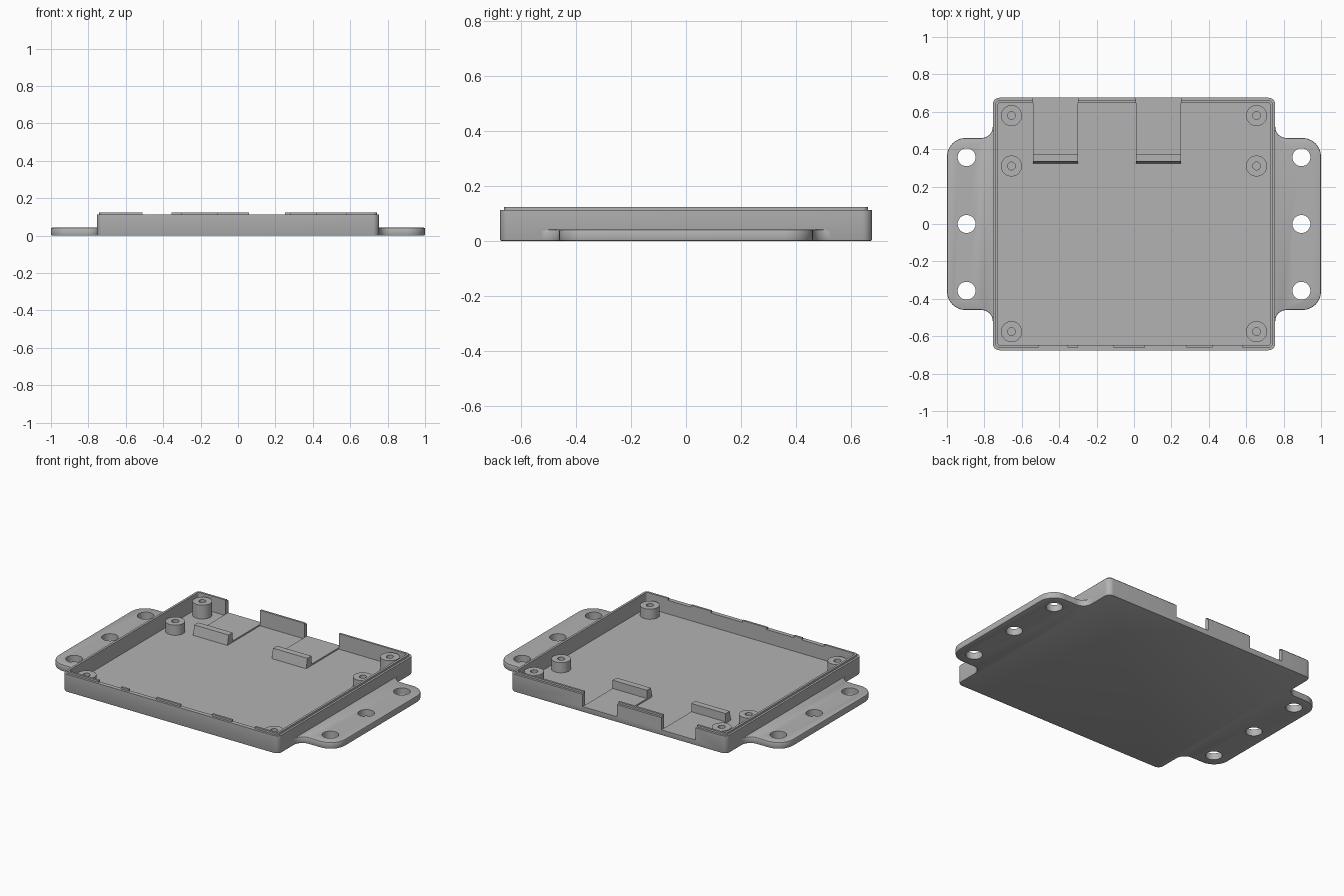
import bpy, bmesh
from math import sin, cos, radians

cube = bpy.data.objects.get("Cube")
if cube:
    bpy.data.objects.remove(cube, do_unlink=True)

grey = bpy.data.materials.new("light grey plastic")
grey.use_nodes = True
COLOUR = (0.45, 0.45, 0.45, 1)
grey.diffuse_color = COLOUR
grey.node_tree.nodes["Principled BSDF"].inputs["Base Color"].default_value = COLOUR


def arc(cx, cy, r, a0, a1, n=8):
    angles = [radians(a0 + (a1 - a0) * i / n) for i in range(n + 1)]
    return [(cx + r * cos(a), cy + r * sin(a)) for a in angles]


def rounded_rect(hx, hy, r):
    x, y = hx - r, hy - r
    return (arc(x, y, r, 0, 90) + arc(-x, y, r, 90, 180)
            + arc(-x, -y, r, 180, 270) + arc(x, -y, r, 270, 360))


def rect(x0, x1, y0, y1):
    return [(x0, y0), (x1, y0), (x1, y1), (x0, y1)]


def circle(cx, cy, r, n=32):
    return arc(cx, cy, r, 0, 360, n)[:-1]


def prism(name, outline, z0, z1, bevel_at=(), width=0.006):
    """Extrude an outline upwards, rounding the rims at the given heights."""
    bm = bmesh.new()
    base = bm.faces.new([bm.verts.new((x, y, z0)) for x, y in outline])
    top = bmesh.ops.extrude_face_region(bm, geom=[base])["geom"]
    for v in top:
        if isinstance(v, bmesh.types.BMVert):
            v.co.z = z1
    bmesh.ops.recalc_face_normals(bm, faces=bm.faces[:])
    rims = [e for e in bm.edges
            if any(all(abs(v.co.z - z) < 1e-5 for v in e.verts) for z in bevel_at)]
    if rims:
        bmesh.ops.bevel(bm, geom=rims, offset=width, segments=2, profile=0.5, affect='EDGES')
    mesh = bpy.data.meshes.new(name)
    bm.to_mesh(mesh)
    bm.free()
    mesh.materials.append(grey)
    ob = bpy.data.objects.new(name, mesh)
    bpy.context.collection.objects.link(ob)
    return ob


def activate(ob):
    bpy.ops.object.select_all(action='DESELECT')
    ob.select_set(True)
    bpy.context.view_layer.objects.active = ob


def cut(ob, cutters):
    """Subtract each (outline, z0, z1) from the object."""
    for outline, z0, z1 in cutters:
        cutter = prism("cutter", outline, z0, z1)
        cutter.hide_render = True
        mod = ob.modifiers.new("cut", 'BOOLEAN')
        mod.operation, mod.solver, mod.object = 'DIFFERENCE', 'EXACT', cutter
        activate(ob)
        bpy.ops.object.modifier_apply(modifier=mod.name)
        bpy.data.objects.remove(cutter, do_unlink=True)


def smooth(ob):
    activate(ob)
    bpy.ops.object.shade_smooth_by_angle(angle=radians(35))


HX, HY = 0.755, 0.675
FLOOR, SHELF, WALL, LIP = 0.026, 0.035, 0.112, 0.124
slots = [(-0.54, -0.30), (0.01, 0.25)]
cavity = rounded_rect(0.728, 0.648, 0.012)
notches = [(rect(a, b, 0.60, 0.80), SHELF, 0.3) for a, b in slots]

# Open tray with two cable notches in the back wall
tray = prism("tray", rounded_rect(HX, HY, 0.035), 0, WALL, bevel_at=(0,))
cut(tray, [(cavity, FLOOR, 0.3)] + notches)
smooth(tray)

# Raised lip around the rim, interrupted along the front
lip = prism("rim_lip", rounded_rect(0.742, 0.661, 0.022), WALL - 0.006, LIP)
gaps = [(-0.51, -0.355), (-0.30, -0.11), (0.06, 0.28), (0.42, 0.58)]
cut(lip, [(cavity, 0, 0.3)] + notches
    + [(rect(a, b, -0.80, -0.60), 0, 0.3) for a, b in gaps])
smooth(lip)

# Mounting flanges with three screw holes each
half = arc(0.815, -0.52, 0.06, 180, 90) + arc(0.90, -0.36, 0.10, 270, 360)
right_half = [(0.74, -0.52)] + half
profile = right_half + [(x, -y) for x, y in reversed(right_half)]
for side, s in (("left", 1), ("right", -1)):
    flange = prism(side + "_flange", [(s * x, y) for x, y in profile], 0, 0.042,
                   bevel_at=(0, 0.042))
    cut(flange, [(circle(s * 0.895, y, 0.048), -0.1, 0.2) for y in (-0.357, 0, 0.357)])
    smooth(flange)

    # Screw bosses along this side
    for place, y, top in (("front", -0.575, 0.09), ("middle", 0.31, 0.09), ("back", 0.58, 0.113)):
        boss = prism(f"{side}_{place}_boss", circle(s * 0.655, y, 0.056), FLOOR - 0.006, top)
        cut(boss, [(circle(s * 0.655, y, 0.021, 20), FLOOR + 0.004, 0.3)])
        smooth(boss)

# Connector shelves with a stop bar at the inner end
for i, (a, b) in enumerate(slots, 1):
    prism(f"connector_shelf_{i}", rect(a, b, 0.33, 0.66), FLOOR - 0.006, SHELF)
    bar = prism(f"stop_bar_{i}", rect(a, b, 0.322, 0.375), FLOOR - 0.006, 0.087)
    for v in bar.data.vertices:
        if v.co.z > 0.05 and v.co.y < 0.35:
            v.co.y += 0.013
